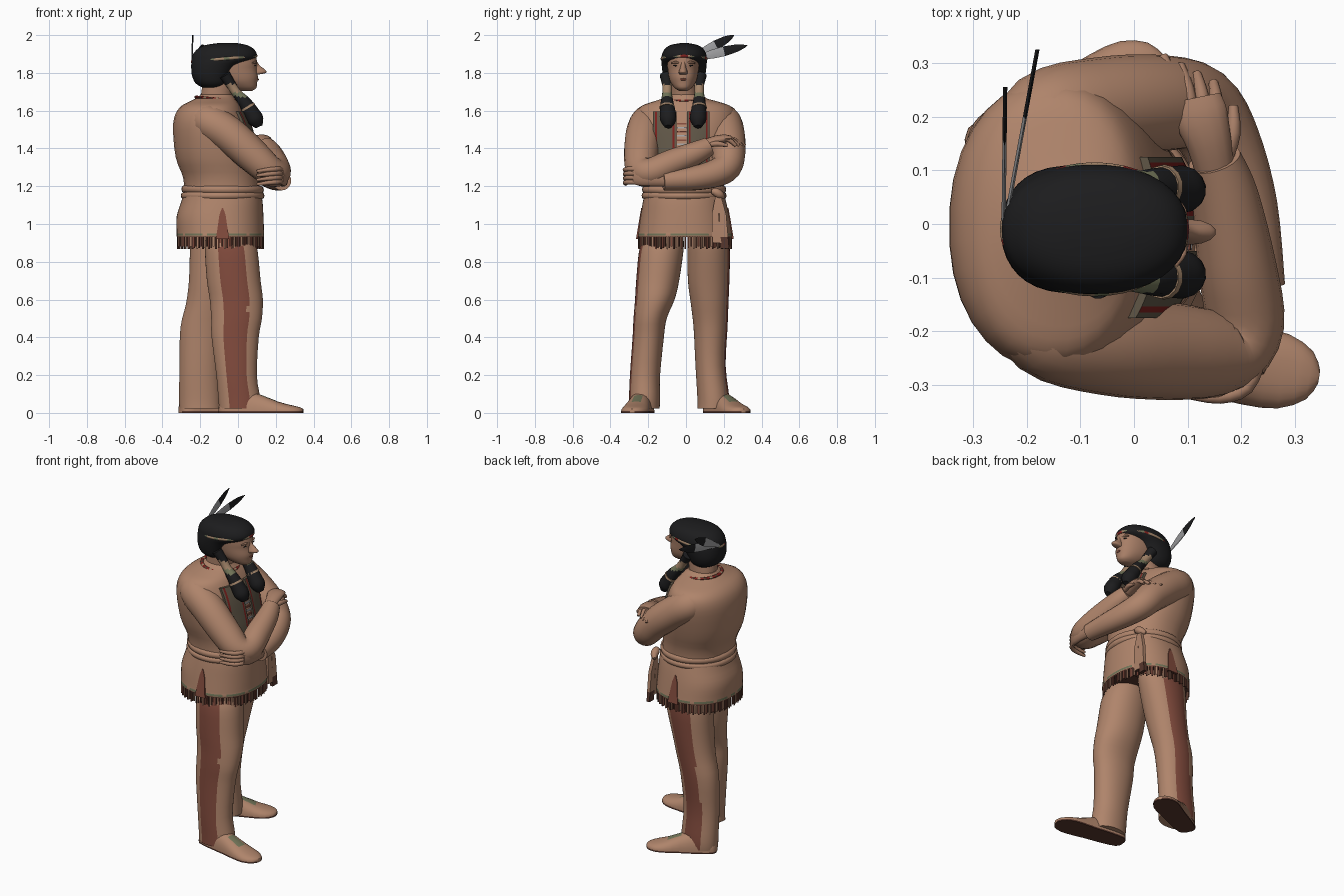
import bpy, bmesh, math
from mathutils import Vector

if "Cube" in bpy.data.objects:
    bpy.data.objects.remove(bpy.data.objects["Cube"])

def material(name, rgb):
    m = bpy.data.materials.new(name)
    m.diffuse_color = (*rgb, 1)
    m.use_nodes = True
    m.node_tree.nodes["Principled BSDF"].inputs["Base Color"].default_value = m.diffuse_color
    return m

TAN = material("buckskin tan", (.43, .232, .147))
SKIN = material("skin", (.39, .21, .135))
BLACK = material("hair black", (.012, .012, .013))
RUST = material("rust stripe", (.215, .068, .045))
SOLE = material("dark brown", (.095, .038, .026))
BEAD = material("olive bead", (.115, .092, .062))
GREEN = material("sage green", (.17, .18, .1))
RED = material("bead red", (.2, .014, .012))
GREY = material("feather grey", (.36, .36, .37))
WRAP = material("braid wrap beige", (.36, .23, .14))

def smooth_list(rows, sub):
    """Catmull-Rom through rows of equal-length numbers."""
    out = []
    for i in range(len(rows) - 1):
        p = [rows[max(i - 1, 0)], rows[i], rows[i + 1], rows[min(i + 2, len(rows) - 1)]]
        for k in range(sub):
            t = k / sub
            out.append([.5 * (2*b + (c - a)*t + (2*a - 5*b + 4*c - d)*t*t + (3*b - a - 3*c + d)*t**3)
                        for a, b, c, d in zip(*p)])
    return out + [list(rows[-1])]

def skin_rings(name, rings, mats, rule=None, caps=True, angle=50):
    bm = bmesh.new()
    vs = [[bm.verts.new(p) for p in r] for r in rings]
    n = len(rings[0])
    for a, b in zip(vs, vs[1:]):
        for i in range(n):
            j = (i + 1) % n
            bm.faces.new((a[i], a[j], b[j], b[i]))
    if caps:
        bm.faces.new(vs[0])
        bm.faces.new(vs[-1])
    bmesh.ops.recalc_face_normals(bm, faces=bm.faces)
    bm.normal_update()
    if rule:
        for f in bm.faces:
            f.material_index = rule(f.calc_center_median(), f.normal)
    me = bpy.data.meshes.new(name)
    bm.to_mesh(me)
    bm.free()
    for m in mats:
        me.materials.append(m)
    ob = bpy.data.objects.new(name, me)
    bpy.context.collection.objects.link(ob)
    bpy.context.view_layer.objects.active = ob
    ob.select_set(True)
    bpy.ops.object.shade_smooth_by_angle(angle=math.radians(angle))
    ob.select_set(False)

def spow(v, e):
    return math.copysign(abs(v) ** e, v)

def loft(name, secs, mats, seg=32, e=2.2, sub=3, rule=None, **kw):
    """Horizontal sections: (z, x_back, x_front, y_centre, y_radius)."""
    rings = []
    for z, x0, x1, cy, ry in smooth_list(secs, sub):
        rings.append([((x0 + x1)/2 + (x1 - x0)/2 * spow(math.cos(t), 2/e), cy + ry * spow(math.sin(t), 2/e), z)
                      for t in [2*math.pi*(i + .5)/seg for i in range(seg)]])
    skin_rings(name, rings, mats, rule, **kw)

def tube(name, pts, mats, seg=14, sub=3, rule=None):
    """Path points: (x, y, z, radius_sideways, radius_vertical)."""
    rows = smooth_list([p if len(p) == 5 else (*p, p[3]) for p in pts], sub)
    P = [Vector(r[:3]) for r in rows]
    rings = []
    for i, r in enumerate(rows):
        t = (P[min(i + 1, len(P) - 1)] - P[max(i - 1, 0)]).normalized()
        s = t.cross(Vector((0, 0, 1))).normalized()
        u = s.cross(t)
        rings.append([P[i] + s*r[3]*math.cos(a) + u*r[4]*math.sin(a)
                      for a in [2*math.pi*k/seg for k in range(seg)]])
    skin_rings(name, rings, mats, rule)

def hoop(name, x0, x1, cy, ry, z_back, z_front, r, h, mats, rule=None, seg=40):
    """Closed band round the body, tilted front to back."""
    rings = []
    for i in range(seg + 1):
        t = 2*math.pi*i/seg
        c, s = math.cos(t), math.sin(t)
        o = Vector(((x0 + x1)/2 + (x1 - x0)/2*c, cy + ry*s, z_back + (z_front - z_back)*(c + 1)/2))
        rings.append([o + Vector((c*r*math.cos(a), s*r*math.cos(a), h*math.sin(a)))
                      for a in [2*math.pi*k/8 for k in range(8)]])
    skin_rings(name, rings, mats, rule, caps=False)

# Torso and neck
TORSO = [(1.13, -.285, .125, -.01, .21), (1.24, -.29, .11, -.01, .215), (1.35, -.33, .1, -.01, .245),
         (1.5, -.345, .065, -.005, .27), (1.58, -.333, .035, 0, .265), (1.625, -.3, .012, 0, .235),
         (1.65, -.255, -.005, -.003, .165), (1.67, -.215, -.02, -.01, .1), (1.685, -.2, -.03, -.01, .08)]
loft("shirt_torso", TORSO, [TAN])
loft("neck", [(1.62, -.2, -.03, -.01, .078), (1.7, -.195, -.028, -.012, .074), (1.78, -.18, .0, -.015, .07)], [SKIN], 20)

def chest_x(y, z):
    for a, b in zip(TORSO, TORSO[1:]):
        if a[0] <= z <= b[0]:
            k = (z - a[0])/(b[0] - a[0])
            _, x0, x1, cy, ry = [p + (q - p)*k for p, q in zip(a, b)]
            return (x0 + x1)/2 + (x1 - x0)/2*max(0, 1 - abs((y - cy)/ry)**2.2)**(1/2.2)

# Beaded breast panels with red borders, and lacing between
def panel(name, y0, y1, z0, z1, mats, rule=None, off=.016, nx=12, nz=8):
    rings = []
    for j in range(nz + 1):
        z = z0 + (z1 - z0)*j/nz
        ys = [y0 + (y1 - y0)*i/nx for i in range(nx + 1)]
        rings.append([(chest_x(y, z) + off, y, z) for y in ys] +
                     [(chest_x(y, z) - .01, y, z) for y in reversed(ys)])
    skin_rings(name, rings, mats, rule, angle=30)

for side, y0, y1 in (("right", -.175, -.05), ("left", .005, .125)):
    w = (y1 - y0)/12
    panel(side + "_breast_panel", y0, y1, 1.3, 1.595, [BEAD, RED],
          lambda c, n, y0=y0, w=w: int(min(abs(c.y - y0 - 1.5*w), abs(c.y - y0 - 10.5*w)) < w*.4))
for i in range(10):
    z = 1.33 + i*.022
    panel("chest_lacing", -.048, .003, z, z + .008, [RUST if i % 2 else GREY], off=.008, nx=2, nz=1)
hoop("necklace", -.222, -.012, -.008, .108, 1.672, 1.652, .01, .008, [RED, SOLE, WRAP],
     lambda c, n: (0, 1, 0, 2)[int((math.atan2(c.y, c.x + .12) + 4)*6) % 4])

# Tunic skirt with beaded hem
loft("tunic_skirt", [(1.18, -.285, .12, -.01, .205), (1.12, -.3, .13, -.008, .22), (1.04, -.325, .135, -.006, .235),
                     (.96, -.325, .138, -.005, .247), (.948, -.325, .139, -.005, .249), (.938, -.325, .139, -.005, .25),
                     (.93, -.324, .138, -.005, .249)], [TAN, GREEN, SOLE], 60, 2.3, rule=lambda c, n:
     2 if n.z < -.8 else 0 if n.z > .8 or c.z > .952 else
     2 if c.z < .934 else int(c.z > .937 and int((math.atan2(c.y, c.x + .09) + 4)*10) % 5 > 0))
# Fringe strands
for i in range(130):
    t = 2*math.pi*i/130
    c, s = math.cos(t), math.sin(t)
    o = Vector((-.093 + .229*spow(c, .87), -.005 + .247*spow(s, .87), 0))
    d = Vector((-s*.0042, c*.0042, 0))
    q = Vector((c, s, 0))*.002
    low = .868 + .012*(i*7 % 3)/2
    skin_rings("hem_fringe", [[o - d - q + Vector((0, 0, z)), o + d - q + Vector((0, 0, z)),
               o + d + q + Vector((0, 0, z)), o - d + q + Vector((0, 0, z))] for z in (.936, low)],
               [(SOLE, RUST, SOLE, TAN)[i % 4]])
# Side slits showing the rust leggings
for sy in (-1, 1):
    rings = []
    for z, h in ((1.085, .003), (1.05, .016), (.98, .026), (.92, .036)):
        ry = .225 + (1.085 - z)*.17
        rings.append([(-.082 + k*h, -.006 + sy*(ry + o), z) for k, o in ((-1, .006), (1, .006), (1, -.004), (-1, -.004))])
    skin_rings("skirt_slit", rings, [RUST])

# Sash: two rolls and hanging ends
hoop("sash_upper", -.287, .124, -.01, .21, 1.185, 1.18, .013, .02, [TAN])
hoop("sash_lower", -.29, .127, -.01, .212, 1.15, 1.15, .013, .018, [TAN])
tube("sash_knot", [(.1, .135, 1.17, .012), (.1, .155, 1.17, .022), (.095, .18, 1.155, .022), (.08, .2, 1.14, .01)], [TAN])
for y, low in ((.155, .9), (.195, .87)):
    skin_rings("sash_end", [[(x + a, yy + b, z) for a, b in ((-.012, -w), (.008, -w), (.008, w), (-.012, w))]
               for x, yy, z, w in ((.098, .17, 1.16, .012), (.106, y, 1.05, .018), (.108, y + .006, .93, .022), (.108, y + .01, low, .023))],
               [TAN, SOLE], lambda c, n: int(c.z < .91))

# Trouser legs with outer stripe
RLEG = [(1.0, -.14, .05, -.11, .09), (.92, -.17, .085, -.12, .108), (.85, -.175, .105, -.132, .118), (.7, -.165, .12, -.15, .114),
        (.6, -.15, .132, -.165, .105), (.5, -.142, .127, -.19, .088), (.4, -.14, .11, -.2, .083), (.2, -.115, .1, -.217, .08),
        (.08, -.105, .118, -.22, .082), (.022, -.1, .12, -.222, .083)]
LLEG = [(1.0, -.23, .03, .11, .09), (.92, -.25, .04, .117, .106), (.85, -.255, .03, .12, .113), (.7, -.26, -.01, .12, .11), (.58, -.275, -.04, .125, .1),
        (.45, -.305, -.07, .13, .09), (.25, -.31, -.09, .13, .08), (.08, -.312, -.085, .145, .085), (.022, -.31, -.085, .145, .085)]
for name, secs, sy in (("right_leg", RLEG, -1), ("left_leg", LLEG, 1)):
    def stripe(c, n, secs=secs, sy=sy):
        a = next((p for p in secs[::-1] if p[0] >= c.z), secs[0])
        b = next((p for p in secs if p[0] <= c.z), secs[-1])
        k = (a[0] - c.z)/max(a[0] - b[0], 1e-6)
        x0, x1, cy = [a[i]*(1 - k) + b[i]*k for i in (1, 2, 3)]
        return int(abs(c.x - (x0 + x1)/2) < .44*(x1 - x0)/2 and (c.y - cy)*sy > .03)
    loft(name, secs, [TAN, RUST], 44, 2.1, rule=stripe)

# Moccasins: flat-bottomed arches along heel to toe
def shoe(name, heel, toe):
    h, t = Vector((*heel, 0)), Vector((*toe, 0))
    d = t - h
    side = Vector((-d.y, d.x, 0)).normalized()
    rings = []
    for s, w, top in smooth_list([(0, .02, .04), (.05, .05, .08), (.25, .062, .12), (.5, .066, .095), (.7, .073, .06),
                                  (.85, .07, .042), (.96, .045, .03), (1, .012, .02)], 2):
        o = h + d*s
        arch = [(w*spow(math.cos(a), .8), .009 + (top - .009)*math.sin(a)) for a in [math.pi*i/12 for i in range(13)]]
        rings.append([o + side*x + Vector((0, 0, z)) for x, z in [(w, 0)] + arch + [(-w, 0)]])
    def paint(c, n):
        k = (c - h).dot(d)/d.length_squared
        return 1 if n.z < -.5 or c.z < .007 else 2 if .55 < k < .68 and abs((c - h).dot(side)) < .03 else 0
    skin_rings(name, rings, [TAN, SOLE, GREEN], paint, angle=40)

shoe("right_moccasin", (-.1, -.215), (.345, -.285))
shoe("left_moccasin", (-.305, .125), (.06, .305))

# Crossed arms
tube("right_sleeve", [(-.22, -.12, 1.57, .06), (-.165, -.19, 1.545, .093), (-.05, -.223, 1.475, .096), (.08, -.238, 1.36, .09),
     (.165, -.236, 1.285, .08), (.205, -.185, 1.275, .075), (.192, -.08, 1.32, .073), (.17, .05, 1.375, .062), (.15, .12, 1.41, .05)], [TAN], 20, 4)
tube("left_sleeve", [(-.22, .12, 1.57, .06), (-.165, .19, 1.545, .093), (-.06, .217, 1.475, .094), (.05, .225, 1.385, .09),
     (.12, .215, 1.305, .08), (.165, .145, 1.265, .073), (.205, .03, 1.24, .063), (.232, -.12, 1.228, .05)], [TAN], 20, 4)
tube("right_hand", [(.155, .08, 1.41, .035, .028), (.14, .15, 1.44, .042, .026), (.125, .2, 1.452, .05, .022), (.117, .235, 1.452, .045, .016)], [SKIN])
tube("left_hand", [(.235, -.08, 1.23, .028, .035), (.243, -.17, 1.24, .024, .042), (.24, -.23, 1.25, .022, .05), (.228, -.275, 1.255, .015, .045)], [SKIN])
for i in range(4):
    tube("right_finger", [(.085 + .023*i, .215 - .008*i, 1.45, .013), (.072 + .027*i, .265 - .012*i, 1.445, .013),
         (.055 + .031*i, .312 - .016*i, 1.415, .009)], [SKIN], 8)
    z = 1.222 + .023*i
    tube("left_finger", [(.235, -.25, z, .013), (.21, -.305, z, .013), (.16, -.323, z - .004, .012), (.1, -.318, z - .012, .008)], [SKIN], 8)
tube("right_thumb", [(.17, .12, 1.42, .014), (.185, .17, 1.425, .014), (.185, .22, 1.415, .009)], [SKIN], 8)
tube("left_thumb", [(.232, -.14, 1.265, .014), (.238, -.19, 1.295, .014), (.228, -.24, 1.31, .009)], [SKIN], 8)

# Face
loft("face", [(1.705, .01, .075, -.015, .022), (1.72, -.04, .097, -.015, .045), (1.75, -.1, .102, -.015, .067), (1.78, -.14, .106, -.015, .077),
              (1.82, -.17, .1, -.015, .083), (1.85, -.18, .102, -.015, .085), (1.9, -.18, .095, -.015, .085)], [SKIN], 32)
loft("nose", [(1.862, .06, .1, -.015, .014), (1.84, .06, .115, -.015, .014), (1.822, .06, .138, -.015, .018), (1.807, .06, .153, -.015, .023),
              (1.797, .06, .14, -.015, .023), (1.79, .06, .1, -.015, .018)], [SKIN], 14, 2)
tube("lips", [(.088, -.045, 1.764, .003), (.105, -.015, 1.766, .006), (.088, .015, 1.764, .003)], [RUST], 8)
for s in (-1, 1):
    y = -.015 + s*.04
    tube("eye", [(.088, y - .012, 1.838, .002), (.0905, y, 1.839, .004), (.086, y + .012, 1.838, .002)], [BLACK], 8)
    tube("brow", [(.094, y - s*.02, 1.853, .004), (.092, y, 1.857, .006), (.078, y + s*.022, 1.852, .004)], [SKIN], 8)

# Hair cap, headband, braids
loft("hair", [(1.722, -.185, -.08, -.012, .07), (1.745, -.225, -.05, -.012, .098), (1.79, -.245, -.03, -.01, .113), (1.84, -.248, .015, -.01, .119),
              (1.872, -.246, .088, -.01, .121), (1.9, -.238, .1, -.01, .117), (1.93, -.21, .08, -.01, .1), (1.948, -.17, .045, -.01, .07),
              (1.957, -.11, .0, -.01, .025)], [BLACK], 36)
hoop("headband", -.245, .098, -.01, .12, 1.86, 1.89, .005, .008, [WRAP, GREEN, WRAP, RED],
     lambda c, n: int((math.atan2(c.y, c.x + .07) + 4)*7) % 4)
for s in (-1, 1):
    y = -.015 + s*.085
    tube("braid", [(-.07, y + s*.01, 1.79, .03), (-.035, y, 1.735, .026), (-.005, y, 1.69, .026), (.035, y, 1.645, .034), (.07, y - s*.004, 1.59, .042),
         (.095, y - s*.006, 1.55, .043), (.112, y - s*.006, 1.515, .02)], [BLACK, WRAP, GREEN], 14, 4,
         lambda c, n: 1 if 1.695 < c.z < 1.74 else 2 if 1.675 < c.z <= 1.695 else 0)
    tube("braid_tie", [(.05, y, 1.624, .039), (.056, y, 1.614, .041)], [WRAP], 14)

# Two feathers at the back of the head
for base, tip in (((-.243, .0, 1.86), (-.24, .255, 2.0)), ((-.24, .0, 1.865), (-.18, .325, 1.945))):
    b, t = Vector(base), Vector(tip)
    d = t - b
    up = d.cross(Vector((1, 0, 0))).normalized()
    th = Vector((.003, 0, 0))
    rings = []
    for s, w in ((0, .005), (.2, .014), (.45, .024), (.62, .026), (.82, .02), (.94, .01), (1, .001)):
        o = b + d*s
        rings.append([o - up*w, o + th*1.3, o + up*w, o - th*1.3])
    skin_rings("feather", rings, [GREY, BLACK], lambda c, n, b=b, d=d: int((c - b).dot(d)/d.length_squared > .6))
